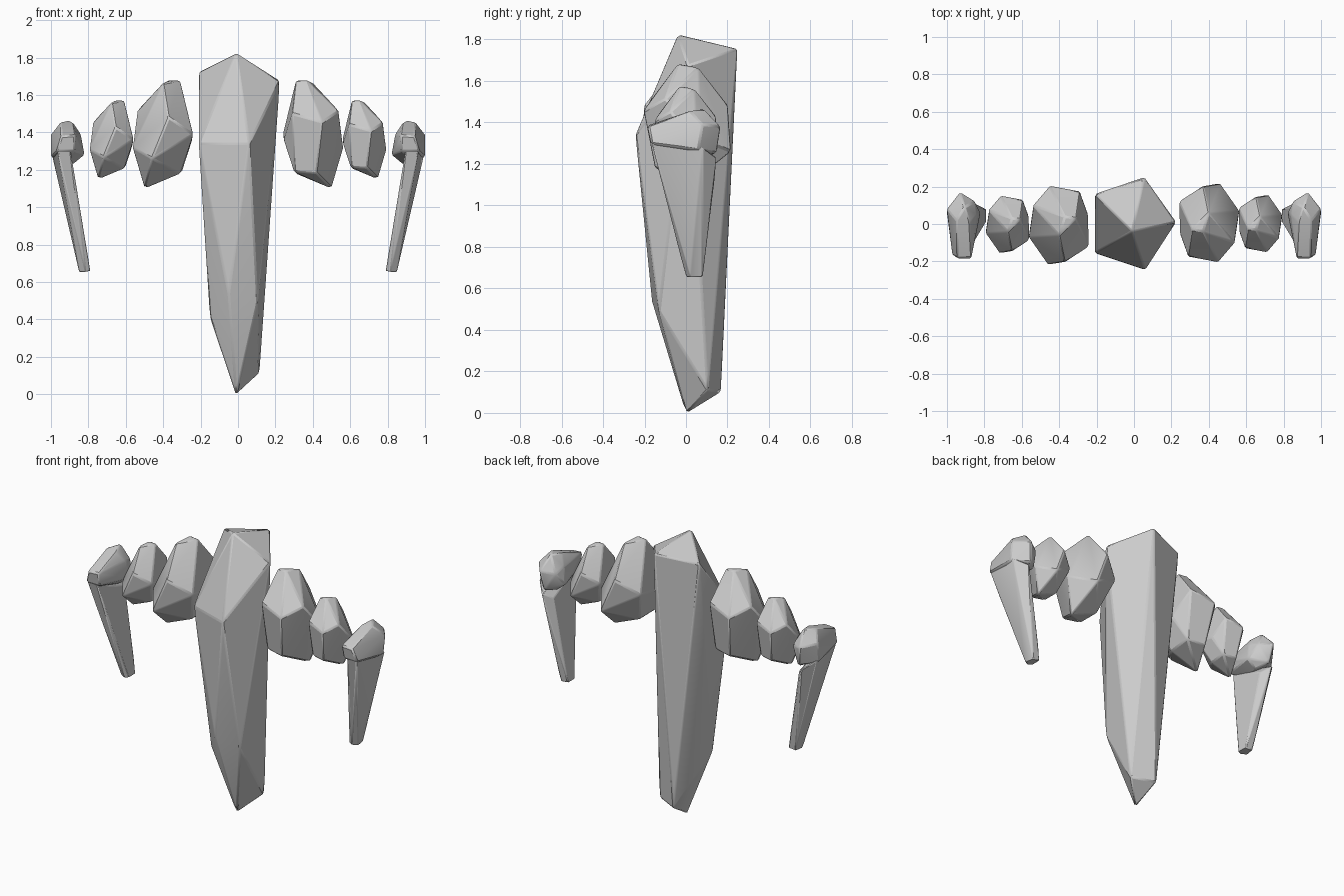
import bpy, bmesh
from math import radians
from mathutils import Vector


def hull(name, pts, width=0.008):
    """Faceted stone: convex hull of corner points with softly worn edges."""
    bm = bmesh.new()
    for p in pts:
        bm.verts.new(p)
    res = bmesh.ops.convex_hull(bm, input=bm.verts[:])
    junk = [g for g in res["geom_interior"] + res["geom_unused"]
            if isinstance(g, bmesh.types.BMVert) and g.is_valid]
    if junk:
        bmesh.ops.delete(bm, geom=list(set(junk)), context='VERTS')
    bmesh.ops.dissolve_limit(bm, angle_limit=radians(4), verts=bm.verts[:], edges=bm.edges[:])
    bmesh.ops.recalc_face_normals(bm, faces=bm.faces[:])
    me = bpy.data.meshes.new(name)
    bm.to_mesh(me)
    bm.free()
    ob = bpy.data.objects.new(name, me)
    bpy.context.collection.objects.link(ob)
    bev = ob.modifiers.new("worn_edges", 'BEVEL')
    bev.width = width
    bev.segments = 1
    bev.limit_method = 'ANGLE'
    bev.angle_limit = radians(15)
    bpy.ops.object.select_all(action='DESELECT')
    ob.select_set(True)
    bpy.context.view_layer.objects.active = ob
    bpy.ops.object.shade_smooth_by_angle(angle=radians(20))
    return ob


# Long central crystal: apex, upper ring, lower ring, tip
hull("central_crystal", [
    (-0.01, -0.04, 1.825),
    (-0.21, 0.16, 1.725), (-0.21, -0.155, 1.34), (0.06, -0.245, 1.34),
    (0.225, 0.01, 1.675), (0.055, 0.25, 1.755),
    (-0.15, -0.06, 0.41), (-0.05, -0.165, 0.54), (0.105, -0.13, 0.49),
    (0.115, 0.105, 0.11), (-0.03, 0.17, 0.1),
    (-0.01, 0.0, -0.005)])

# Faceted beads: one shape, scaled for the outer pair, turned half round on the left
BEAD = [
    (0.31, -0.03, 1.68), (0.40, 0.06, 1.665), (0.37, -0.04, 1.68),
    (0.29, -0.175, 1.50), (0.45, -0.205, 1.455), (0.54, -0.10, 1.515),
    (0.24, 0.12, 1.39), (0.245, -0.05, 1.36), (0.37, 0.205, 1.48),
    (0.46, 0.22, 1.26), (0.565, 0.07, 1.32),
    (0.30, -0.13, 1.19), (0.42, -0.15, 1.18), (0.50, 0.02, 1.10),
    (0.31, 0.03, 1.18)]
mid = Vector((0.40, 0.01, 1.395))
for label, centre, s in (("inner_bead", mid, 1.0),
                         ("outer_bead", Vector((0.675, 0.005, 1.365)), 0.73)):
    for side, k in (("right", 1), ("left", -1)):
        pts = [centre + (Vector(p) - mid) * s for p in BEAD]
        hull(f"{label}_{side}", [(k * p.x, k * p.y, p.z) for p in pts])

# End claws: knobbly head with a tapering blade, mirrored
HEAD = [
    (0.88, 0.01, 1.45), (0.905, 0.09, 1.465), (0.95, 0.02, 1.455),
    (0.87, -0.185, 1.385), (0.945, -0.185, 1.38), (0.97, -0.17, 1.30), (0.875, -0.17, 1.30),
    (0.84, 0.05, 1.39), (0.82, 0.06, 1.28), (0.85, 0.12, 1.36),
    (0.93, 0.17, 1.38), (0.91, 0.15, 1.25), (1.0, 0.08, 1.39), (1.0, 0.06, 1.27),
    (0.88, 0.06, 1.23), (0.93, -0.10, 1.25)]
BLADE = [
    (0.895, -0.165, 1.30), (0.965, -0.165, 1.30),
    (0.885, -0.08, 1.16), (0.94, -0.085, 1.16),
    (0.995, 0.08, 1.28), (0.93, 0.15, 1.23), (0.88, 0.10, 1.19),
    (0.79, 0.01, 0.66), (0.815, 0.0, 0.655), (0.85, 0.02, 0.655),
    (0.84, 0.08, 0.655), (0.79, 0.08, 0.66)]
for side, k in (("right", 1), ("left", -1)):
    hull(f"claw_head_{side}", [(k * x, y, z) for x, y, z in HEAD])
    hull(f"claw_blade_{side}", [(k * x, y, z) for x, y, z in BLADE], 0.005)
